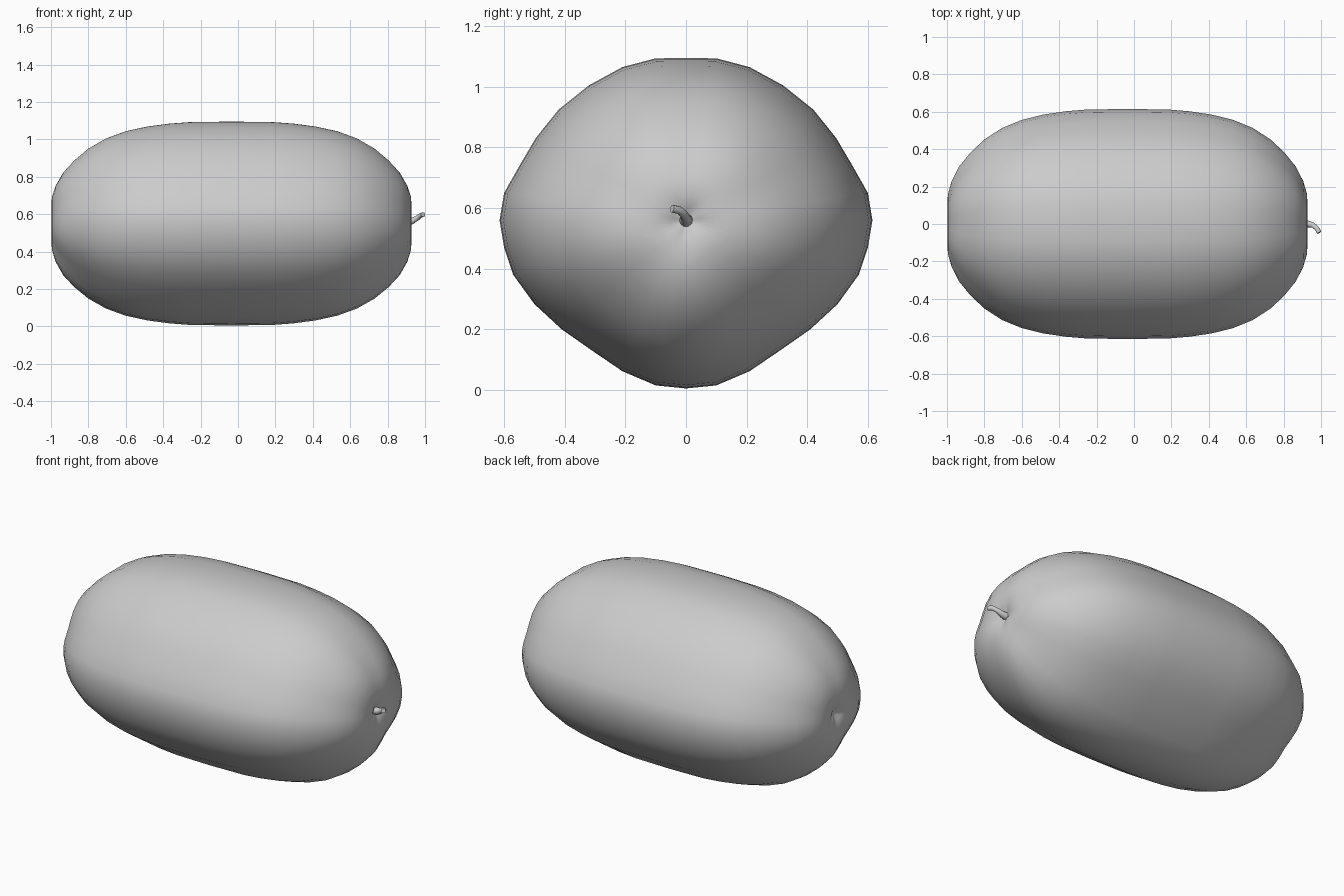
import bpy, bmesh
from math import atan2, cos, sin, pi

if "Cube" in bpy.data.objects:
    bpy.data.objects.remove(bpy.data.objects["Cube"])

CZ, MID = 0.56, -0.035

# Half cross-section (y, z), bottom to top: five soft lobes
half = [(0, .005), (.1, .015), (.21, .062), (.31, .13), (.41, .2), (.5, .283),
        (.57, .38), (.6, .47), (.615, .56), (.6, .65), (.548, .742), (.495, .832),
        (.42, .925), (.32, 1.005), (.21, 1.065), (.1, 1.094), (0, 1.095)]
section = half + [(-y, z) for y, z in half[-2:0:-1]]

# Half length profile (distance from middle, radius scale), middle to dimpled tip
prof = [(0, 1), (.22, .995), (.33, .98), (.45, .951), (.565, .905), (.67, .835),
        (.765, .735), (.84, .62), (.9, .5), (.94, .37), (.96, .255), (.963, .16),
        (.953, .08), (.94, .035)]
rings = [(-d, s) for d, s in prof[:0:-1]] + prof

# Fruit body
bm = bmesh.new()
loops = []
for d, s in rings:
    loop = []
    for y, z in section:
        a = atan2(z - CZ, y)
        k = s * (1 + 0.12 * (1 - s) ** 2 * cos(5 * (a + pi / 2)))
        loop.append(bm.verts.new((MID + d, y * k, CZ + (z - CZ) * k)))
    loops.append(loop)
n = len(section)
for a, b in zip(loops, loops[1:]):
    for i in range(n):
        j = (i + 1) % n
        bm.faces.new((a[i], a[j], b[j], b[i]))
for loop, x in ((loops[0], MID - .937), (loops[-1], MID + .937)):
    tip = bm.verts.new((x, 0, CZ))
    for i in range(n):
        bm.faces.new((loop[i], loop[(i + 1) % n], tip))
bmesh.ops.recalc_face_normals(bm, faces=bm.faces)
for f in bm.faces:
    f.smooth = True
me = bpy.data.meshes.new("fruit_body")
bm.to_mesh(me)
bm.free()
bpy.context.collection.objects.link(bpy.data.objects.new("fruit_body", me))

# Curled tapering stem
cu = bpy.data.curves.new("stem", 'CURVE')
cu.dimensions = '3D'
cu.bevel_depth = 1
cu.bevel_resolution = 3
cu.use_fill_caps = True
pts = [(.895, 0, CZ, .024), (.93, 0, .563, .018), (.957, -.006, .578, .014),
       (.977, -.022, .593, .013), (.99, -.046, .598, .013)]
sp = cu.splines.new('POLY')
sp.points.add(len(pts) - 1)
for p, (x, y, z, r) in zip(sp.points, pts):
    p.co = (x, y, z, 1)
    p.radius = r
sp.use_smooth = True
bpy.context.collection.objects.link(bpy.data.objects.new("stem", cu))
